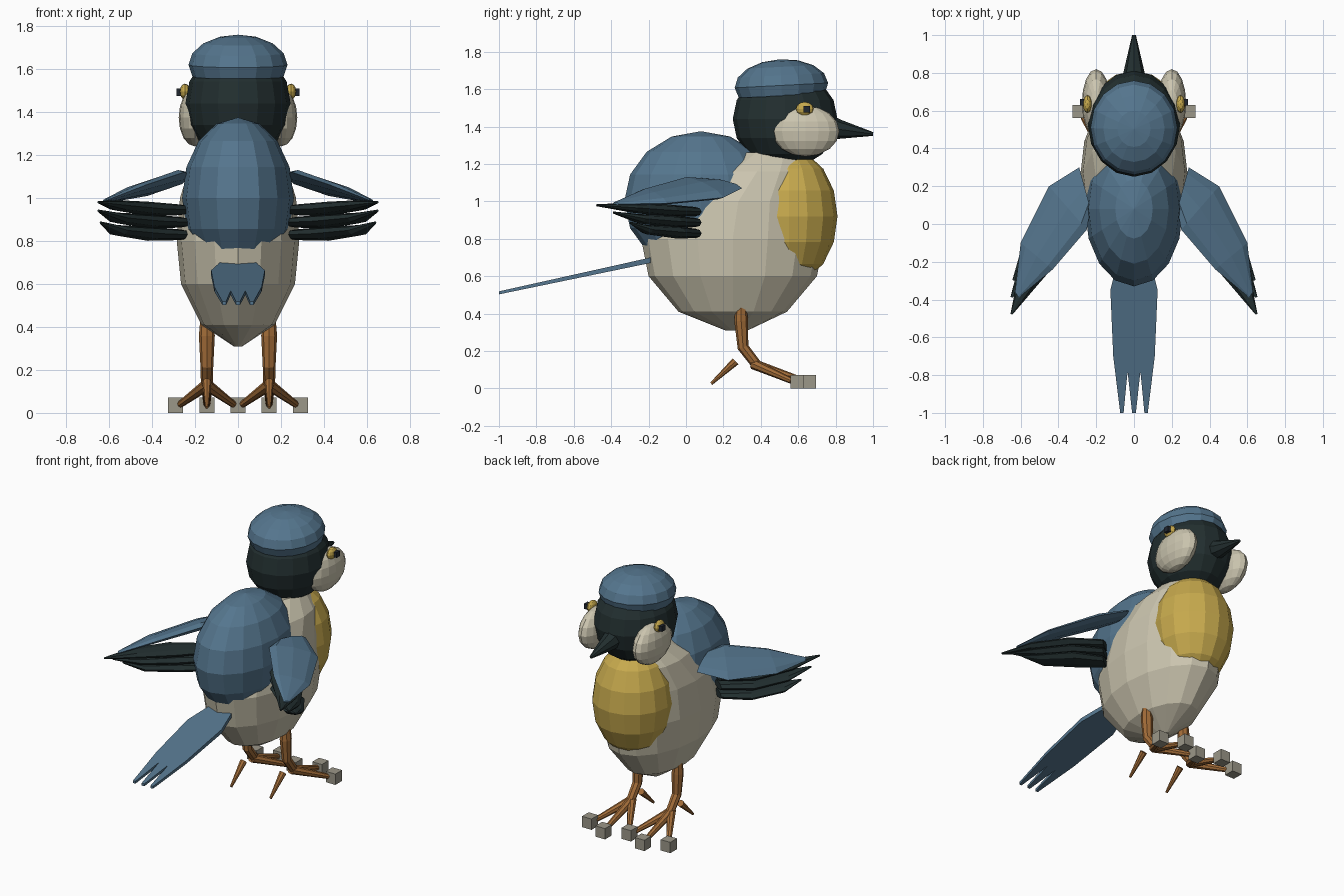
import bpy, bmesh, math
from mathutils import Vector as V

if "Cube" in bpy.data.objects:
    bpy.data.objects.remove(bpy.data.objects["Cube"])


def material(name, rgb):
    m = bpy.data.materials.new(name)
    m.diffuse_color = (*rgb, 1)
    m.use_nodes = True
    m.node_tree.nodes["Principled BSDF"].inputs["Base Color"].default_value = m.diffuse_color
    return m


BLUE = material("slate_blue", (0.09, 0.18, 0.27))
DARK = material("dark_green_black", (0.016, 0.028, 0.029))
CREAM = material("cream", (0.60, 0.56, 0.43))
YELLOW = material("mustard_yellow", (0.57, 0.40, 0.075))
BROWN = material("orange_brown", (0.36, 0.15, 0.04))
GREY = material("warm_grey", (0.33, 0.31, 0.25))
PUPIL = material("pupil_black", (0.015, 0.02, 0.03))


def finish(bm, name, mat):
    bmesh.ops.recalc_face_normals(bm, faces=bm.faces)
    me = bpy.data.meshes.new(name)
    bm.to_mesh(me)
    bm.free()
    me.materials.append(mat)
    ob = bpy.data.objects.new(name, me)
    bpy.context.collection.objects.link(ob)
    return ob


def loft(name, rings, mat):
    """Skin a list of equal-length point rings and cap both ends."""
    bm = bmesh.new()
    vs = [[bm.verts.new(p) for p in r] for r in rings]
    n = len(vs[0])
    for a, b in zip(vs, vs[1:]):
        for i in range(n):
            j = (i + 1) % n
            bm.faces.new((a[i], a[j], b[j], b[i]))
    bm.faces.new(vs[0])
    bm.faces.new(vs[-1])
    return finish(bm, name, mat)


def oval(c, a, b, n):
    c, a, b = V(c), V(a), V(b)
    return [c + a * math.cos(2 * math.pi * i / n) + b * math.sin(2 * math.pi * i / n)
            for i in range(n)]


def ellipsoid(name, c, r, mat, seg=16, rings=8, tilt=(0, 0, 0)):
    bm = bmesh.new()
    bmesh.ops.create_uvsphere(bm, u_segments=seg, v_segments=rings, radius=1)
    bmesh.ops.scale(bm, vec=r, verts=bm.verts)
    ob = finish(bm, name, mat)
    ob.location, ob.rotation_euler = c, tilt
    return ob


def box(name, c, size, mat):
    bm = bmesh.new()
    bmesh.ops.create_cube(bm, size=1)
    bmesh.ops.scale(bm, vec=size, verts=bm.verts)
    ob = finish(bm, name, mat)
    ob.location = c
    return ob


def tube(name, path, radii, mat, n=8):
    """Tapered tube through the path points."""
    path = [V(p) for p in path]
    rings = []
    for i, p in enumerate(path):
        d = (path[min(i + 1, len(path) - 1)] - path[max(i - 1, 0)]).normalized()
        ref = V((1, 0, 0)) if abs(d.x) < 0.8 else V((0, 0, 1))
        side = (ref - d * ref.dot(d)).normalized()
        rings.append(oval(p, side * radii[i], d.cross(side) * radii[i], n))
    return loft(name, rings, mat)


def blade(name, sections, mat, s):
    """Flat feather shape from (outer edge, inner edge, half thickness)."""
    rings = []
    for o, i, t in sections:
        o, i = V((o[0] * s, *o[1:])), V((i[0] * s, *i[1:]))
        rings.append(oval((o + i) / 2, (o - i) / 2, (0, 0, t), 8))
    return loft(name, rings, mat)


# Body: leaning egg lofted from (z, centre y, half width, half depth)
body = [(0.31, 0.27, 0.02, 0.06), (0.41, 0.25, 0.17, 0.29), (0.60, 0.25, 0.265, 0.45),
        (0.80, 0.25, 0.285, 0.49), (1.0, 0.28, 0.27, 0.44), (1.16, 0.38, 0.22, 0.32),
        (1.26, 0.45, 0.13, 0.2)]
loft("body", [oval((0, y, z), (rx, 0, 0), (0, ry, 0), 16) for z, y, rx, ry in body], CREAM)
ellipsoid("breast", (0, 0.55, 0.92), (0.25, 0.26, 0.36), YELLOW)
ellipsoid("back", (0, 0.08, 1.0), (0.26, 0.41, 0.375), BLUE)

# Head, cap and beak
ellipsoid("head", (0, 0.53, 1.44), (0.245, 0.28, 0.265), DARK)
ellipsoid("cap", (0, 0.51, 1.62), (0.23, 0.25, 0.14), BLUE, tilt=(math.radians(3), 0, 0))
tube("beak", [(0, 0.76, 1.40), (0, 0.82, 1.385), (0, 1.0, 1.36)], [0.065, 0.052, 0.01], DARK)

# Tail: fan with three pointed feather tips, sloping down to the rear
half = [(0.085, -0.19), (0.125, -0.35), (0.11, -0.7), (0.073, -1.0), (0.055, -1.0),
        (0.034, -0.78), (0.01, -1.0)]
outline = half + [(-x, y) for x, y in reversed(half)]
tail_rings = []
for side in (1, -1):
    tail_rings.append([(x, y, 0.685 + (y + 0.19) * 0.215 + side * (0.008 + 0.008 * (y + 1)))
                       for x, y in outline])
loft("tail", tail_rings, BLUE)

for s, tag in ((1, "right"), (-1, "left")):
    # Cheek and eye
    ellipsoid(tag + "_cheek", (0.2 * s, 0.64, 1.375), (0.076, 0.18, 0.135), CREAM)
    ellipsoid(tag + "_eye", (0.247 * s, 0.635, 1.495), (0.024, 0.047, 0.037), YELLOW, 12, 6)
    box(tag + "_pupil", (0.271 * s, 0.645, 1.493), (0.032, 0.035, 0.035), PUPIL)

    # Blue upper wing
    blade(tag + "_wing", [
        ((0.29, 0.30, 1.07), (0.23, 0.08, 1.11), 0.025),
        ((0.45, 0.20, 1.02), (0.25, -0.03, 1.12), 0.035),
        ((0.60, -0.10, 0.99), (0.43, -0.24, 1.06), 0.025),
        ((0.63, -0.36, 0.985), (0.61, -0.39, 0.99), 0.008)], BLUE, s)

    # Three stacked dark flight feathers
    tips = [(0.65, -0.48, 0.98), (0.65, -0.39, 0.94), (0.64, -0.30, 0.885)]
    for k, tip in enumerate(tips):
        dz, dy = -0.058 * k, 0.02 * k
        secs = []
        for x, y, z, w, t in ((0.27, 0.05, 0.945, 0.06, 0.025),
                              (0.42, -0.09 + dy, 0.95, 0.085, 0.033),
                              (0.56, -0.29 + 2 * dy, 0.965, 0.06, 0.025),
                              (*tip[:2], tip[2] - dz, 0.008, 0.006)):
            secs.append(((x + 0.83 * w, y + 0.56 * w, z + dz),
                         (x - 0.83 * w, y - 0.56 * w, z + dz), t))
        secs[-1] = ((tip[0] + 0.004, tip[1] + 0.004, tip[2]),
                    (tip[0] - 0.006, tip[1], tip[2]), 0.006)
        blade(f"{tag}_flight_feather_{k + 1}", secs, DARK, s)

    # Leg, three front toes with block claws, and rear toe
    x = 0.145 * s
    tube(tag + "_leg", [(x, 0.295, 0.44), (x, 0.295, 0.36), (x, 0.305, 0.22), (x, 0.39, 0.11)],
         [0.03, 0.037, 0.03, 0.027], BROWN)
    for k, (dx, y) in enumerate(((-0.145, 0.595), (0, 0.66), (0.145, 0.595))):
        tube(f"{tag}_toe_{k + 1}", [(x, 0.36, 0.13), (x + dx * 0.85, y - 0.03, 0.04)],
             [0.028, 0.016], BROWN)
        box(f"{tag}_claw_{k + 1}", (x + dx, y, 0.036), (0.07, 0.07, 0.072), GREY)
    tube(tag + "_rear_toe", [(x, 0.265, 0.145), (x, 0.135, 0.025)], [0.022, 0.008], BROWN)
